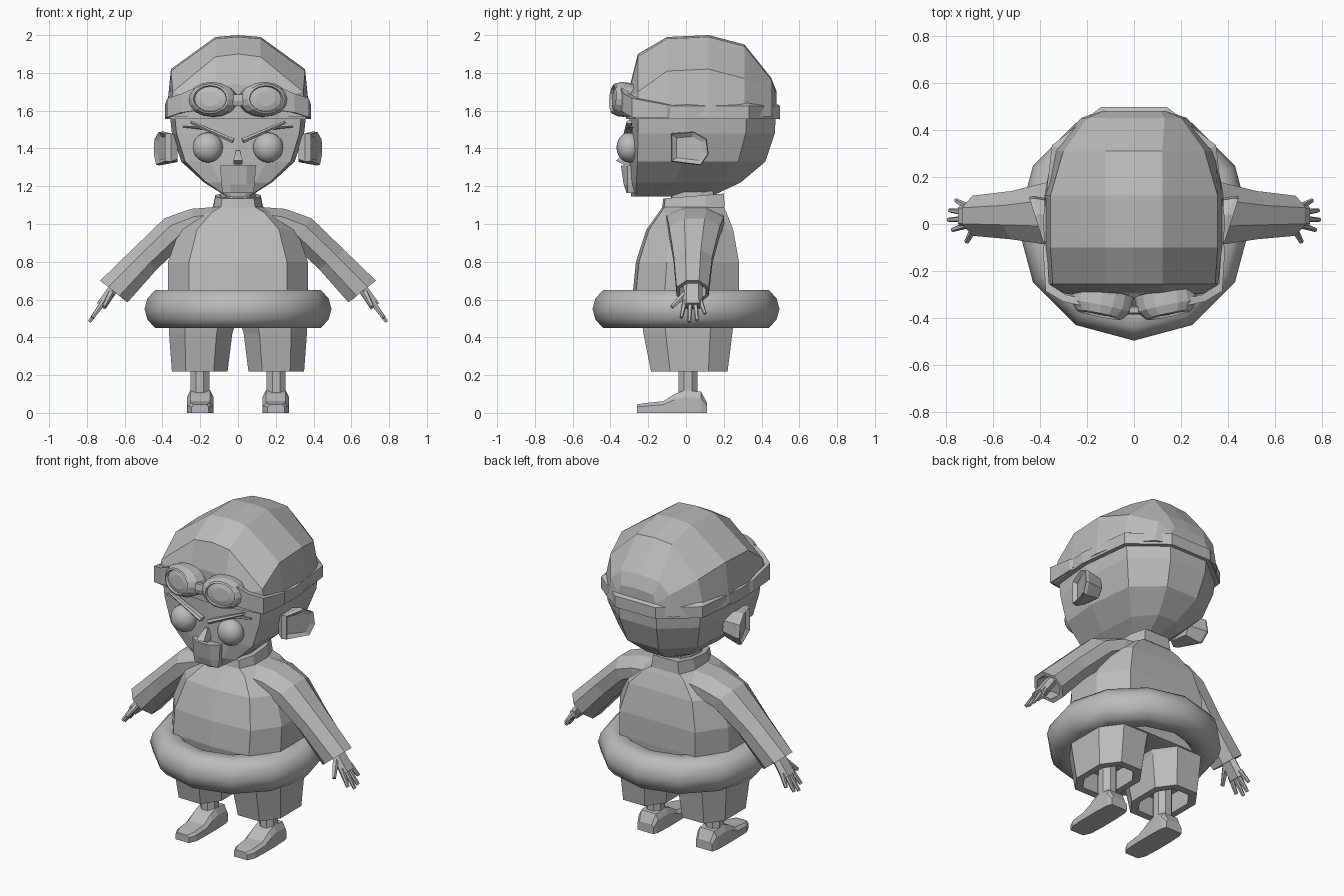
import bpy, bmesh, math
from mathutils import Vector, Matrix

if "Cube" in bpy.data.objects:
    bpy.data.objects.remove(bpy.data.objects["Cube"])

grey = bpy.data.materials.new("plain_grey")
grey.diffuse_color = (0.5, 0.5, 0.5, 1)
grey.use_nodes = True
grey.node_tree.nodes["Principled BSDF"].inputs["Base Color"].default_value = grey.diffuse_color


def finish(name, bm, smooth=None):
    bmesh.ops.recalc_face_normals(bm, faces=bm.faces)
    me = bpy.data.meshes.new(name)
    bm.to_mesh(me)
    bm.free()
    me.materials.append(grey)
    ob = bpy.data.objects.new(name, me)
    bpy.context.collection.objects.link(ob)
    if smooth:
        bpy.ops.object.select_all(action='DESELECT')
        ob.select_set(True)
        bpy.context.view_layer.objects.active = ob
        bpy.ops.object.shade_smooth_by_angle(angle=math.radians(smooth))
    return ob


def loft(name, rings, caps=True, loop=False, smooth=None):
    """Skin a list of equal-length point rings."""
    bm = bmesh.new()
    vs = [[bm.verts.new(p) for p in r] for r in rings]
    n = len(vs[0])
    pairs = list(zip(vs, vs[1:])) + ([(vs[-1], vs[0])] if loop else [])
    for a, b in pairs:
        for i in range(n):
            j = (i + 1) % n
            bm.faces.new((a[i], a[j], b[j], b[i]))
    if caps and not loop:
        bm.faces.new(vs[0])
        bm.faces.new(vs[-1])
    return finish(name, bm, smooth)


def sym(half):
    """Mirror a half outline over x = 0."""
    return half + [(-x, y) for x, y in reversed(half) if x > 0]


def section(unit, z, w, yf, yb):
    return [(x * w, yf + t * (yb - yf), z) for x, t in sym(unit)]


def bar(name, p, q, w, t, end=0.7, side=(0, 1, 0)):
    """Tapered six-sided bar from p to q; w across, t thick."""
    p, q = Vector(p), Vector(q)
    d = (q - p).normalized()
    s = Vector(side)
    s = (s - d * s.dot(d)).normalized()
    n = d.cross(s)
    hexa = [(1, 0), (.6, 1), (-.6, 1), (-1, 0), (-.6, -1), (.6, -1)]
    return loft(name, [[c + (s * a * w + n * b * t) * k / 2 for a, b in hexa]
                       for c, k in ((p, 1), (q, end))])


# Head below the cap
HEAD = [(0, 0), (.5, .02), (.93, .06), (1, .4), (.9, .8), (.36, 1), (0, 1)]
loft("head", [section(HEAD, *r) for r in (
    (1.145, .06, -.29, .13), (1.22, .18, -.298, .29), (1.33, .30, -.30, .42),
    (1.48, .35, -.30, .47), (1.57, .36, -.30, .475))])

# Cap, lofted from front to back
CAP = [(-.295, [(0, 1.74), (.12, 1.73), (.29, 1.68), (.345, 1.57)]),
       (-.255, [(0, 1.90), (.12, 1.885), (.345, 1.70), (.365, 1.57)]),
       (-.10, [(0, 1.99), (.12, 1.98), (.355, 1.81), (.38, 1.57)]),
       (.12, [(0, 2.0), (.12, 1.99), (.355, 1.82), (.38, 1.57)]),
       (.31, [(0, 1.95), (.12, 1.94), (.30, 1.77), (.345, 1.57)]),
       (.45, [(0, 1.775), (.13, 1.765), (.20, 1.70), (.225, 1.57)]),
       (.48, [(0, 1.70), (.11, 1.69), (.13, 1.64), (.14, 1.57)])]
loft("cap", [[(x, y, z) for x, z in sym(h)] for y, h in CAP])

# Strap around the head
loft("goggle_strap", [section(HEAD, *r) for r in (
    (1.555, .36, -.30, .475), (1.555, .387, -.318, .497),
    (1.625, .387, -.318, .497), (1.64, .36, -.30, .475))], loop=True)


def ellipse(m, rx, rz, y, n=16):
    return [m @ Vector((rx * math.cos(a), y, rz * math.sin(a)))
            for a in (2 * math.pi * i / n for i in range(n))]


for s, tag in ((1, "right"), (-1, "left")):
    # Goggle frame, lens and temple plate
    m = Matrix.Translation((s * .14, -.345, 1.66)) @ Matrix.Rotation(s * .2, 4, 'Z') \
        @ Matrix.Rotation(-.08, 4, 'X')
    loft("goggle_frame_" + tag, [ellipse(m, *r) for r in (
        (.13, .09, .06), (.13, .092, -.005), (.10, .08, -.04), (.09, .07, -.045),
        (.085, .066, -.03), (.05, .04, -.038))])
    loft("goggle_temple_" + tag, [[(s * x, y, a), (s * x, y, b), (s * x * .96, y + .03, b),
                                   (s * x * .96, y + .03, a)] for x, y, a, b in (
        (.23, -.345, 1.60, 1.72), (.30, -.33, 1.59, 1.69), (.375, -.285, 1.565, 1.665),
        (.387, -.10, 1.56, 1.63))])

    # Eye, eyebrow and ear
    bm = bmesh.new()
    bmesh.ops.create_uvsphere(bm, u_segments=16, v_segments=10, radius=.08,
                              matrix=Matrix.Translation((s * .16, -.30, 1.405))
                              @ Matrix.Diagonal((1, .85, 1, 1)))
    finish("eye_" + tag, bm, 60)
    bar("eyebrow_" + tag, (s * .025, -.315, 1.44), (s * .25, -.30, 1.54), .05, .025, .6)
    bar("lash_" + tag, (s * .17, -.30, 1.505), (s * .29, -.285, 1.515), .04, .014, .5)
    EAR = [(-.08, 1.48), (.04, 1.49), (.11, 1.45), (.12, 1.37), (.08, 1.31), (-.08, 1.33)]
    loft("ear_" + tag, [[(s * (x + k * y), cy + f * (y - cy), cz + f * (z - cz))
                         for y, z in EAR] for cy, cz in [(.02, 1.40)]
                        for x, k, f in ((.32, 0, .8), (.385, .38, 1), (.41, .3, .95),
                                        (.395, .3, .7))])

    # Sleeve with an open cuff
    OCT = [(0, .3), (0, .7), (.3, 1), (.7, 1), (1, .75), (1, .25), (.7, 0), (.3, 0)]
    ARM = [(.12, 1.09, .12, .97, -.11, .20), (.25, 1.08, .20, .94, -.10, .20),
           (.39, 1.03, .28, .90, -.09, .18), (.56, .865, .43, .76, -.065, .14),
           (.73, .70, .585, .585, -.05, .12), (.71, .685, .605, .60, -.035, .105),
           (.65, .73, .55, .65, -.03, .10)]
    loft("sleeve_" + tag, [[(s * (a + u * (c - a)), yf + t * (yb - yf), b + u * (d - b))
                            for u, t in OCT] for a, b, c, d, yf, yb in ARM])

    # Hand
    bar("palm_" + tag, (s * .63, .035, .70), (s * .725, .035, .565), .10, .05, 1.1)
    for i, (y0, y1, z1) in enumerate(((-.005, -.025, .505), (.022, .018, .482),
                                      (.048, .058, .49), (.075, .10, .525))):
        x1 = .725 + (.565 - z1) * .75
        bar(f"finger_{i + 1}_{tag}", (s * .71, y0, .59), (s * x1, y1, z1), .03, .03, .6)
    bar("thumb_" + tag, (s * .67, .0, .635), (s * .71, -.075, .56), .036, .034, .6, (0, 1, 1))

    # Shorts leg with an open hem
    LEG = [(.25, 0), (.75, 0), (1, .25), (1, .75), (.75, 1), (.25, 1), (0, .75), (0, .25)]
    loft("shorts_leg_" + tag, [[(s * (a + u * (b - a)), yf + t * (yb - yf), z) for u, t in LEG]
                               for z, a, b, yf, yb in (
        (.52, .0, .37, -.24, .26), (.42, .03, .365, -.225, .245), (.22, .055, .35, -.185, .22),
        (.22, .095, .31, -.14, .175), (.34, .095, .31, -.14, .175))])

    # Shin
    loft("shin_" + tag, [[(s * .202 + .054 * math.cos(a), .01 + .054 * math.sin(a), z)
                          for a in (math.pi * (i + .5) / 4 for i in range(8))]
                         for z in (.09, .36)])

    # Shoe, side profile with a rounded toe
    SHOE = [(-.26, .045, .045), (-.215, .052, .066), (-.12, .062, .07), (-.06, .10, .07),
            (-.01, .12, .07), (.08, .112, .066), (.11, .055, .055)]
    loft("shoe_" + tag, [[(s * .2 + x, y, z) for x, z in
                          ((-w, 0), (-w, h * .7), (-w * .75, h), (w * .75, h), (w, h * .7), (w, 0))]
                         for y, h, w in SHOE])

# Goggle bridge
bar("goggle_bridge", (-.07, -.365, 1.655), (.07, -.365, 1.655), .04, .06, 1)

# Nose and mouth plate
loft("nose", [[(-w, y, z), (w, y, z), (w, -.28, z), (-w, -.28, z)] for z, w, y in (
    (1.315, .022, -.33), (1.335, .025, -.372), (1.39, .01, -.31))])
loft("mouth", [[(x * w, y, z) for x, y in
                ((-1, -.31), (-.5, y0), (.5, y0), (1, -.31), (1, -.27), (-1, -.27))]
               for z, w, y0 in ((1.165, .08, -.315), (1.21, .088, -.33), (1.31, .095, -.345))])

# Neck and collar
BODY = [(0, 0), (.7, .03), (1, .3), (1, .7), (.7, 1), (0, 1)]
loft("neck", [section(BODY, 1.05, .10, -.08, .16), section(BODY, 1.2, .09, -.08, .14)])
ob = loft("collar", [section(BODY, 1.07, .135, -.13, .205), section(BODY, 1.145, .12, -.12, .20)])
for v in ob.data.vertices:
    v.co.z += .08 * v.co.y

# Torso
loft("torso", [section(BODY, *r) for r in (
    (.45, .37, -.24, .26), (.65, .37, -.28, .28), (.80, .37, -.265, .28),
    (.97, .31, -.21, .25), (1.06, .20, -.145, .215), (1.09, .13, -.125, .20))])

# Swim ring
PROFILE = [(.30, .50), (.35, .45), (.44, .45), (.48, .495), (.495, .55),
           (.48, .605), (.44, .65), (.35, .65), (.30, .60)]
loft("swim_ring", [[(r * math.sin(a), -r * math.cos(a), z)
                    for a in (math.tau * i / 12 for i in range(12))]
                   for r, z in PROFILE], loop=True, smooth=60)
